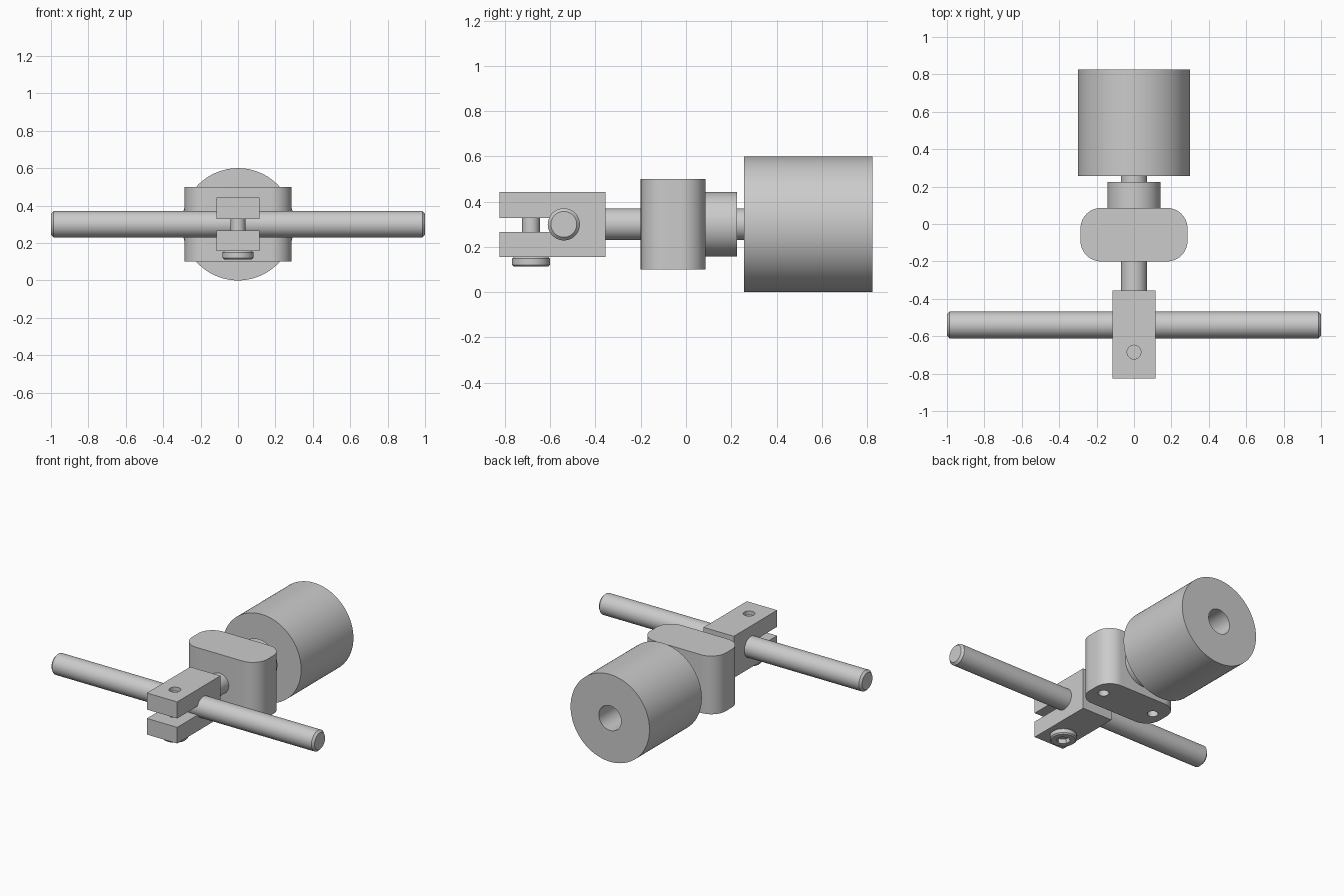
import bpy, bmesh, math
from mathutils import Matrix, Vector

if "Cube" in bpy.data.objects:
    bpy.data.objects.remove(bpy.data.objects["Cube"])

ZC = 0.30  # height of the main axis


def finish(bm, name):
    bmesh.ops.recalc_face_normals(bm, faces=bm.faces)
    mesh = bpy.data.meshes.new(name)
    bm.to_mesh(mesh)
    bm.free()
    ob = bpy.data.objects.new(name, mesh)
    bpy.context.collection.objects.link(ob)
    return ob


def cylinder(name, start, end, radius, chamfer=0.0, sides=64):
    start, end = Vector(start), Vector(end)
    axis = end - start
    bm = bmesh.new()
    turn = axis.to_track_quat('Z', 'Y').to_matrix().to_4x4()
    bmesh.ops.create_cone(bm, cap_ends=True, segments=sides, radius1=radius,
                          radius2=radius, depth=axis.length,
                          matrix=Matrix.Translation((start + end) / 2) @ turn)
    if chamfer:
        rims = [e for e in bm.edges if any(len(f.verts) > 4 for f in e.link_faces)]
        bmesh.ops.bevel(bm, geom=rims, offset=chamfer, segments=1, affect='EDGES')
    return finish(bm, name)


def prism(name, points, sweep):
    bm = bmesh.new()
    face = bm.faces.new([bm.verts.new(p) for p in points])
    out = bmesh.ops.extrude_face_region(bm, geom=[face])
    verts = [v for v in out['geom'] if isinstance(v, bmesh.types.BMVert)]
    bmesh.ops.translate(bm, verts=verts, vec=sweep)
    return finish(bm, name)


def cut(target, cutter):
    cutter.hide_render = True
    mod = target.modifiers.new("cut", 'BOOLEAN')
    mod.operation = 'DIFFERENCE'
    mod.solver = 'EXACT'
    mod.object = cutter
    bpy.context.view_layer.objects.active = target
    bpy.ops.object.modifier_apply(modifier=mod.name)
    bpy.data.objects.remove(cutter)


# Large knob with a deep bore in its back face
knob = cylinder("knob", (0, 0.257, ZC), (0, 0.825, ZC), 0.30, sides=96)
cut(knob, cylinder("knob_bore", (0, 0.42, ZC), (0, 0.9, ZC), 0.085))

# Shafts and collar along the main axis
cylinder("rear_shaft", (0, 0.2, ZC), (0, 0.30, ZC), 0.07)
cylinder("collar", (0, 0.07, ZC), (0, 0.225, ZC), 0.142)
cylinder("front_shaft", (0, -0.37, ZC), (0, -0.18, ZC), 0.07)

# Central block with rounded vertical edges
r, hx, y0, y1 = 0.11, 0.286, -0.20, 0.086
outline = []
for cx, cy, a0 in ((hx - r, y1 - r, 0), (r - hx, y1 - r, 90),
                   (r - hx, y0 + r, 180), (hx - r, y0 + r, 270)):
    for i in range(17):
        a = math.radians(a0 + 90 * i / 16)
        outline.append((cx + r * math.cos(a), cy + r * math.sin(a), 0.10))
block = prism("block", outline, (0, 0, 0.40))
for side in (-1, 1):
    cut(block, cylinder("mount_hole", (side * 0.2, -0.057, 0.0),
                        (side * 0.2, -0.057, 0.28), 0.034, sides=32))

# Split clamp, slotted from the front back to the cross rod
BY = -0.685
profile = [(-0.825, 0.156), (-0.355, 0.156), (-0.355, 0.442), (-0.825, 0.442),
           (-0.825, 0.328), (-0.55, 0.328), (-0.55, 0.267), (-0.825, 0.267)]
clamp = prism("clamp", [(-0.115, y, z) for y, z in profile], (0.23, 0, 0))
cut(clamp, cylinder("screw_hole", (0, BY, 0.35), (0, BY, 0.5), 0.037, sides=32))
cylinder("cross_rod", (-1, -0.54, ZC), (1, -0.54, ZC), 0.071, chamfer=0.014)

# Clamp screw with a hexagon socket head
cylinder("screw_shank", (0, BY, 0.15), (0, BY, 0.415), 0.041 - 0.002, sides=32)
head = cylinder("screw_head", (0, BY, 0.156), (0, BY, 0.113), 0.084, chamfer=0.008)
cut(head, cylinder("hex_socket", (0, BY, 0.05), (0, BY, 0.145), 0.045, sides=6))

# Smooth round walls, keep edges crisp
for ob in bpy.context.scene.objects:
    ob.select_set(True)
bpy.context.view_layer.objects.active = knob
bpy.ops.object.shade_smooth_by_angle(angle=math.radians(30))
